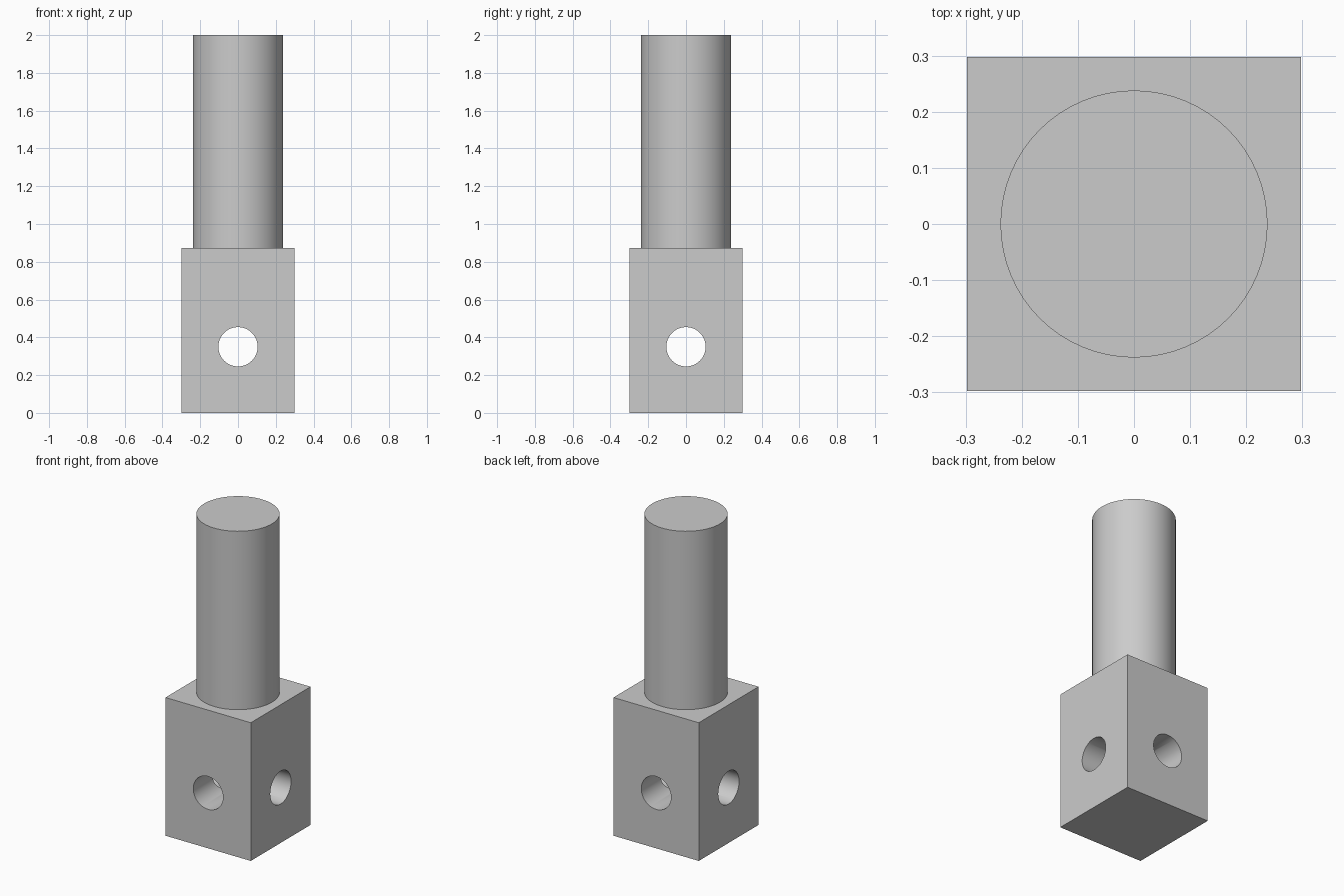
import bpy
import math

if "Cube" in bpy.data.objects:
    bpy.data.objects.remove(bpy.data.objects["Cube"], do_unlink=True)

HALF = 0.298       # half width of the square block
BLOCK_TOP = 0.873
SHAFT_R = 0.238
TOP = 2.0
HOLE_R = 0.104
HOLE_Z = 0.35

grey = bpy.data.materials.new("light grey")
grey.use_nodes = True
colour = (0.6, 0.6, 0.6, 1.0)
grey.diffuse_color = colour
grey.node_tree.nodes["Principled BSDF"].inputs["Base Color"].default_value = colour


def cylinder(name, radius, depth, location, rotation=(0, 0, 0)):
    bpy.ops.mesh.primitive_cylinder_add(
        vertices=64, radius=radius, depth=depth, location=location, rotation=rotation)
    obj = bpy.context.object
    obj.name = name
    obj.data.materials.append(grey)
    return obj


def combine(target, tool, operation):
    """Apply a boolean to the target and remove the tool."""
    mod = target.modifiers.new(operation.lower(), 'BOOLEAN')
    mod.operation = operation
    mod.solver = 'EXACT'
    mod.object = tool
    bpy.ops.object.select_all(action='DESELECT')
    target.select_set(True)
    bpy.context.view_layer.objects.active = target
    bpy.ops.object.modifier_apply(modifier=mod.name)
    bpy.data.objects.remove(tool, do_unlink=True)


# Square block
bpy.ops.mesh.primitive_cube_add(size=1, location=(0, 0, BLOCK_TOP / 2))
block = bpy.context.object
block.name = "drilled_block_with_shaft"
block.scale = (2 * HALF, 2 * HALF, BLOCK_TOP)
bpy.ops.object.transform_apply(location=True, rotation=True, scale=True)
block.data.materials.append(grey)

# Round shaft, rooted inside the block
root = BLOCK_TOP - 0.2
shaft = cylinder("shaft", SHAFT_R, TOP - root, (0, 0, (TOP + root) / 2))
combine(block, shaft, 'UNION')

# Crossing through holes, front to back and side to side
for name, rotation in (("front_hole", (math.pi / 2, 0, 0)),
                       ("side_hole", (0, math.pi / 2, 0))):
    hole = cylinder(name, HOLE_R, 4 * HALF, (0, 0, HOLE_Z), rotation)
    hole.hide_render = True
    combine(block, hole, 'DIFFERENCE')

# Smooth round walls, sharp edges
bpy.ops.object.shade_smooth_by_angle(angle=math.radians(30))
